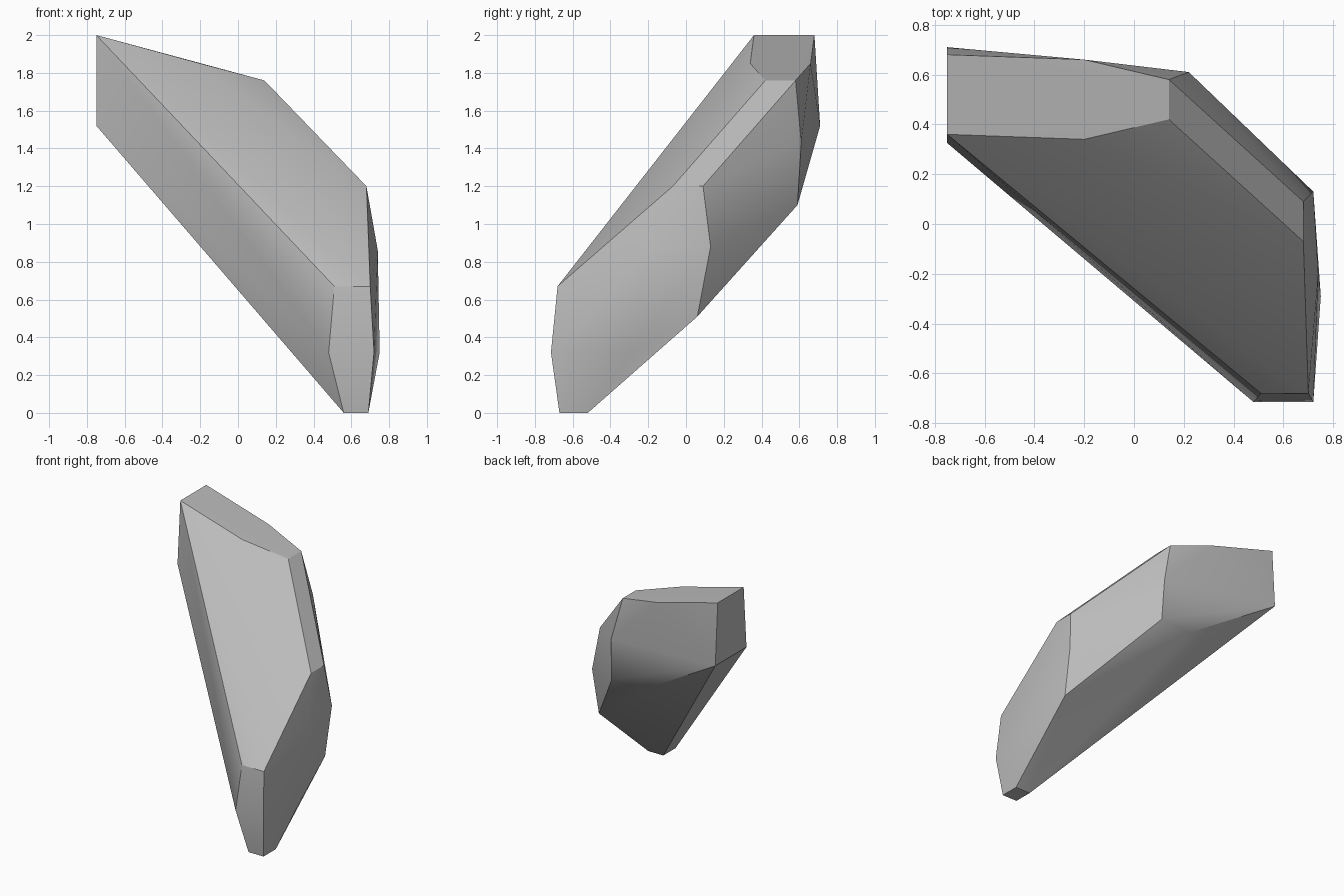
import bpy
import bmesh
import math

cube = bpy.data.objects.get("Cube")
if cube:
    bpy.data.objects.remove(cube, do_unlink=True)


def make_material(name, colour):
    """Flat single-colour material for viewport and render."""
    material = bpy.data.materials.new(name)
    material.use_nodes = True
    material.diffuse_color = colour
    shader = next(n for n in material.node_tree.nodes if n.type == "BSDF_PRINCIPLED")
    shader.inputs["Base Color"].default_value = colour
    return material


def make_hull(name, facets, material, crease_angle):
    """Wrap a convex faceted skin around the corner points of the facets."""
    bm = bmesh.new()
    for corners in facets.values():
        for corner in corners:
            bm.verts.new(corner)
    result = bmesh.ops.convex_hull(bm, input=bm.verts)
    loose = {g for g in result["geom_interior"] + result["geom_unused"]
             if isinstance(g, bmesh.types.BMVert)}
    bmesh.ops.delete(bm, geom=list(loose), context="VERTS")
    bmesh.ops.recalc_face_normals(bm, faces=bm.faces)

    mesh = bpy.data.meshes.new(name)
    bm.to_mesh(mesh)
    bm.free()
    mesh.materials.append(material)
    rock = bpy.data.objects.new(name, mesh)
    bpy.context.collection.objects.link(rock)

    # Soft facets with crisp chipped edges
    bpy.ops.object.select_all(action="DESELECT")
    rock.select_set(True)
    bpy.context.view_layer.objects.active = rock
    bpy.ops.object.shade_smooth_by_angle(angle=crease_angle)
    return rock


# Corner points grouped by the chipped facet they belong to
facets = {
    # Upright end at the top of the slab
    "upper_end": [(-.75, .36, 2), (-.75, .68, 2),
                  (-.75, .71, 1.52), (-.75, .325, 1.52)],
    # Gently sloping crown
    "crown": [(-.2, .34, 1.85), (-.2, .66, 1.85),
              (.14, .42, 1.76), (.14, .58, 1.76)],
    # Back ridge and underside
    "back": [(.22, .61, 1.43), (.23, .59, 1.1), (-.05, .57, 1.1)],
    # Outer side
    "side": [(.68, -.07, 1.2), (.68, .09, 1.2), (.72, .13, .88),
             (.71, .06, .51), (.74, -.2, .86), (.75, -.29, .32)],
    # Blunt front nose
    "nose": [(.51, -.68, .67), (.7, -.68, .67),
             (.48, -.715, .32), (.72, -.715, .32)],
    # Small foot on the ground
    "foot": [(.56, -.67, 0), (.69, -.67, 0), (.69, -.52, 0), (.56, -.52, 0)],
}

stone_grey = make_material("stone_grey", (.5, .5, .5, 1))
make_hull("rock_slab", facets, stone_grey, math.radians(30))
